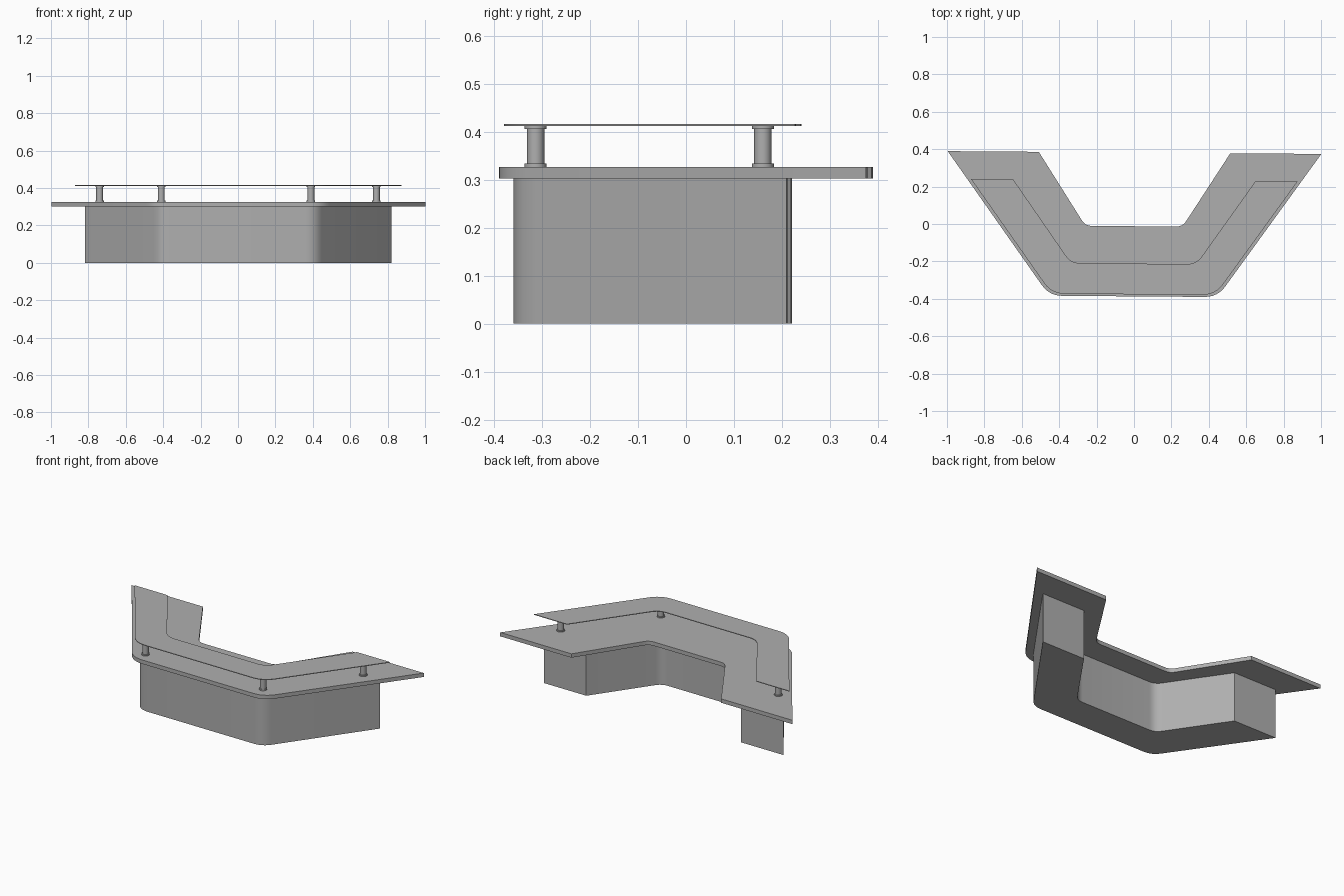
import bpy, bmesh
from math import sin, cos, tau
from mathutils import Vector

if "Cube" in bpy.data.objects:
    bpy.data.objects.remove(bpy.data.objects["Cube"])

TILT = -0.0075  # the whole counter is turned very slightly in plan

# Mid-grey finish for every part
grey = bpy.data.materials.new("mid_grey")
grey.diffuse_color = (0.43, 0.43, 0.43, 1)
grey.use_nodes = True
grey.node_tree.nodes["Principled BSDF"].inputs["Base Color"].default_value = grey.diffuse_color


def finish(name, rings):
    """Join equal rings of points into a closed solid, capped at both ends."""
    bm = bmesh.new()
    rings = [[bm.verts.new(p) for p in ring] for ring in rings]
    n = len(rings[0])
    for a, b in zip(rings, rings[1:]):
        for i in range(n):
            j = (i + 1) % n
            bm.faces.new((a[i], a[j], b[j], b[i]))
    bm.faces.new(rings[0][::-1])
    bm.faces.new(rings[-1])
    bmesh.ops.recalc_face_normals(bm, faces=bm.faces)
    mesh = bpy.data.meshes.new(name)
    bm.to_mesh(mesh)
    bm.free()
    mesh.materials.append(grey)
    ob = bpy.data.objects.new(name, mesh)
    bpy.context.collection.objects.link(ob)
    bpy.ops.object.select_all(action='DESELECT')
    ob.select_set(True)
    bpy.context.view_layer.objects.active = ob
    bpy.ops.object.shade_smooth_by_angle()


def rounded(prev, p, nxt, d, n=6):
    """Curve that replaces corner p, starting d away on both edges."""
    a = p + (prev - p).normalized() * d
    b = p + (nxt - p).normalized() * d
    return [a.lerp(p, t).lerp(p.lerp(b, t), t) for t in (i / n for i in range(n + 1))]


def u_slab(name, end_out, corner_out, corner_in, end_in, r_out, r_in, z0, z1):
    """Mirrored, three-sided U outline with rounded corners, extruded up."""
    eo, co, ci, ei = map(Vector, (end_out, corner_out, corner_in, end_in))
    flip = lambda v: Vector((-v.x, v.y))
    outer = [eo] + rounded(eo, co, flip(co), r_out)
    inner = [ei] + rounded(ei, ci, flip(ci), r_in)
    outline = ([flip(v) for v in outer] + outer[::-1]
               + inner + [flip(v) for v in inner[::-1]])
    c, s = cos(TILT), sin(TILT)
    finish(name, [[(v.x * c - v.y * s, v.x * s + v.y * c, z) for v in outline]
                  for z in (z0, z1)])


def post(name, x, y, z0=0.326, z1=0.412, n=24):
    """Turned stand-off: slim shaft with a flange at each end."""
    profile = [(0.023, z0), (0.023, z0 + 0.007), (0.018, z0 + 0.007),
               (0.018, z1 - 0.007), (0.023, z1 - 0.007), (0.023, z1)]
    finish(name, [[(x + r * cos(tau * i / n), y + r * sin(tau * i / n), z)
                   for i in range(n)] for r, z in profile])


# Cabinet body
u_slab("counter_base", (0.82, 0.215), (0.418, -0.357), (0.275, -0.155), (0.53, 0.215),
       0.055, 0.04, 0.0, 0.302)
# Work surface
u_slab("worktop", (0.999, 0.382), (0.45, -0.387), (0.26, -0.012), (0.512, 0.382),
       0.07, 0.035, 0.302, 0.326)
# Thin raised shelf
u_slab("raised_shelf", (0.873, 0.234), (0.438, -0.376), (0.335, -0.212), (0.648, 0.234),
       0.07, 0.05, 0.412, 0.416)
# Shelf supports
for i, (x, y) in enumerate([(-0.41, -0.313), (0.39, -0.313), (-0.74, 0.16), (0.74, 0.16)]):
    post(f"shelf_post_{i + 1}", x, y)
